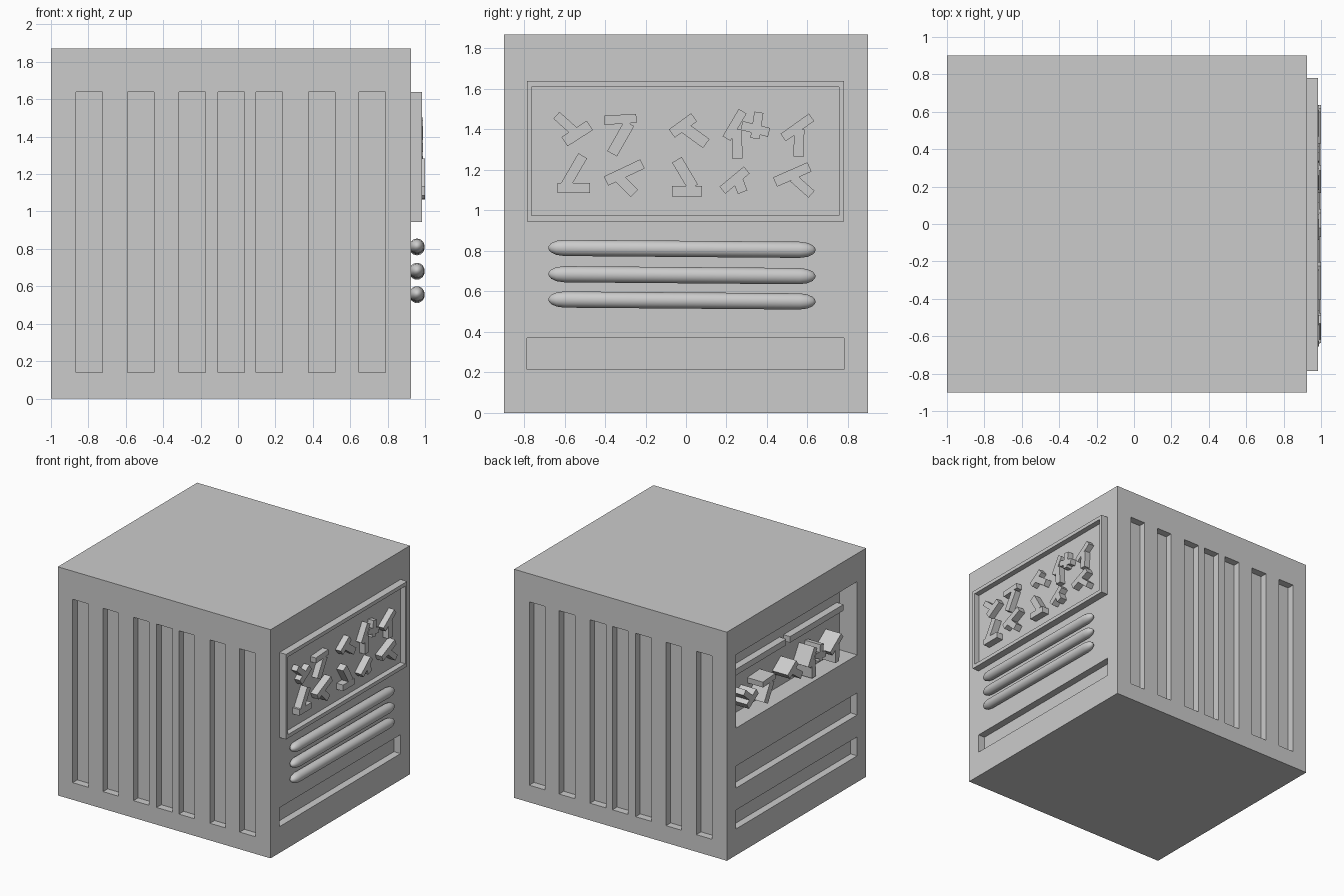
import bpy, bmesh, math
from mathutils import Matrix, Vector

if "Cube" in bpy.data.objects:
    bpy.data.objects.remove(bpy.data.objects["Cube"])


def finish(name, bm):
    bmesh.ops.recalc_face_normals(bm, faces=bm.faces)
    mesh = bpy.data.meshes.new(name)
    bm.to_mesh(mesh)
    bm.free()
    ob = bpy.data.objects.new(name, mesh)
    bpy.context.collection.objects.link(ob)
    return ob


def add_box(bm, x, y, z, rot=None):
    """Box between the (min, max) pairs, optionally turned about x."""
    size = Vector((x[1] - x[0], y[1] - y[0], z[1] - z[0]))
    mid = Vector((sum(x) / 2, sum(y) / 2, sum(z) / 2))
    m = Matrix.Translation(mid)
    if rot is not None:
        m = m @ Matrix.Rotation(rot, 4, 'X')
    bmesh.ops.create_cube(bm, size=1, matrix=m @ Matrix.Diagonal((*size, 1)))


def boxes(name, specs):
    bm = bmesh.new()
    for s in specs:
        add_box(bm, *s)
    return finish(name, bm)


def carve(target, specs):
    cutter = boxes("cutter", specs)
    cutter.hide_render = True
    mod = target.modifiers.new("recesses", 'BOOLEAN')
    mod.operation = 'DIFFERENCE'
    mod.solver = 'EXACT'
    mod.object = cutter
    bpy.context.view_layer.objects.active = target
    bpy.ops.object.modifier_apply(modifier=mod.name)
    bpy.data.objects.remove(cutter)


# Main block with vertical flutes on both long sides and recesses at the ends
RX = 0.925
body = boxes("body", [((-1, RX), (-0.9, 0.9), (0, 1.87))])
cuts = []
for cx in (-0.795, -0.52, -0.245, -0.035, 0.167, 0.447, 0.717):
    for s in (-1, 1):
        cuts.append(((cx - 0.071, cx + 0.071),
                     tuple(sorted((s * 0.84, s * 1.0))), (0.14, 1.64)))
wide = (-0.785, 0.78)
cuts += [((RX - 0.06, RX + 0.1), wide, (0.215, 0.37)),
         ((-1.1, -0.94), wide, (0.215, 0.37)),
         ((-1.1, -0.94), wide, (0.55, 0.73)),
         ((-1.1, -0.84), wide, (1.04, 1.64))]
carve(body, cuts)

# Raised panel with a thin rim on the right end
panel = boxes("panel", [((RX - 0.01, 0.985), wide, (0.945, 1.64))])
carve(panel, [((0.94, 1.1), (-0.762, 0.755), (0.975, 1.61))])

# Loose crossed sticks as relief: y1, z1, y2, z2, width
upper = [
    (-.60, 1.34, -.475, 1.42, .055), (-.64, 1.47, -.545, 1.385, .045),
    (-.405, 1.445, -.245, 1.455, .045), (-.28, 1.43, -.365, 1.28, .055),
    (-.07, 1.38, .04, 1.46, .05), (-.01, 1.41, .10, 1.33, .055),
    (.28, 1.49, .20, 1.355, .045), (.25, 1.40, .255, 1.255, .05),
    (.275, 1.42, .41, 1.385, .045), (.36, 1.485, .34, 1.355, .045),
    (.48, 1.36, .62, 1.46, .045), (.56, 1.40, .555, 1.265, .05)]
lower = [
    (-.51, 1.27, -.60, 1.115, .05), (-.635, 1.11, -.475, 1.11, .05),
    (-.395, 1.145, -.215, 1.23, .05), (-.33, 1.16, -.255, 1.085, .05),
    (-.045, 1.25, .035, 1.115, .055), (-.07, 1.095, .08, 1.095, .05),
    (.18, 1.10, .30, 1.20, .045), (.255, 1.155, .28, 1.09, .05),
    (.44, 1.14, .61, 1.215, .05), (.53, 1.16, .62, 1.08, .045)]


def sticks(name, strokes, x, mirror=1, dz=0.0):
    specs = []
    for y1, z1, y2, z2, w in strokes:
        y1, y2 = y1 * mirror, y2 * mirror
        half = math.hypot(y2 - y1, z2 - z1) / 2
        my, mz = (y1 + y2) / 2, (z1 + z2) / 2 + dz
        specs.append((x, (my - half, my + half), (mz - w / 2, mz + w / 2),
                      math.atan2(z2 - z1, y2 - y1)))
    return boxes(name, specs)


sticks("upper_relief_sticks", upper, (0.935, 0.99))
sticks("lower_relief_sticks", lower, (0.935, 1.0))
sticks("alcove_sticks", upper, (-0.98, -0.835), -1, -0.2)

# Two ledges above the sticks in the left alcove
boxes("alcove_ledges", [((-0.9, -0.835), (-0.75, -0.06), (1.39, 1.44)),
                        ((-0.9, -0.835), (-0.01, 0.72), (1.39, 1.44))])


# Three rounded rails below the panel, sagging slightly to one side
def rail(name, z):
    bm = bmesh.new()
    n, r, tip = 24, 0.04, 0.08
    steps = [math.radians(a) for a in (15, 35, 60, 90)]
    prof = [(-0.68 + tip * (1 - math.cos(a)), r * math.sin(a)) for a in steps]
    prof += [(0.64 - tip * (1 - math.cos(a)), r * math.sin(a)) for a in steps[::-1]]
    rings = []
    for y, rad in prof:
        zc = z - 0.008 * y
        rings.append([bm.verts.new((0.957 + rad * math.cos(t), y, zc + rad * math.sin(t)))
                      for t in (2 * math.pi * i / n for i in range(n))])
    for a, b in zip(rings, rings[1:]):
        for i in range(n):
            bm.faces.new((a[i], a[(i + 1) % n], b[(i + 1) % n], b[i]))
    for ring, y in ((rings[0], -0.68), (rings[-1], 0.64)):
        pole = bm.verts.new((0.957, y, z - 0.008 * y))
        for i in range(n):
            bm.faces.new((ring[i], ring[(i + 1) % n], pole))
    ob = finish(name, bm)
    bpy.ops.object.select_all(action='DESELECT')
    ob.select_set(True)
    bpy.context.view_layer.objects.active = ob
    bpy.ops.object.shade_smooth_by_angle(angle=math.radians(40))


for label, z in (("top", 0.81), ("middle", 0.68), ("bottom", 0.555)):
    rail(label + "_rail", z)
